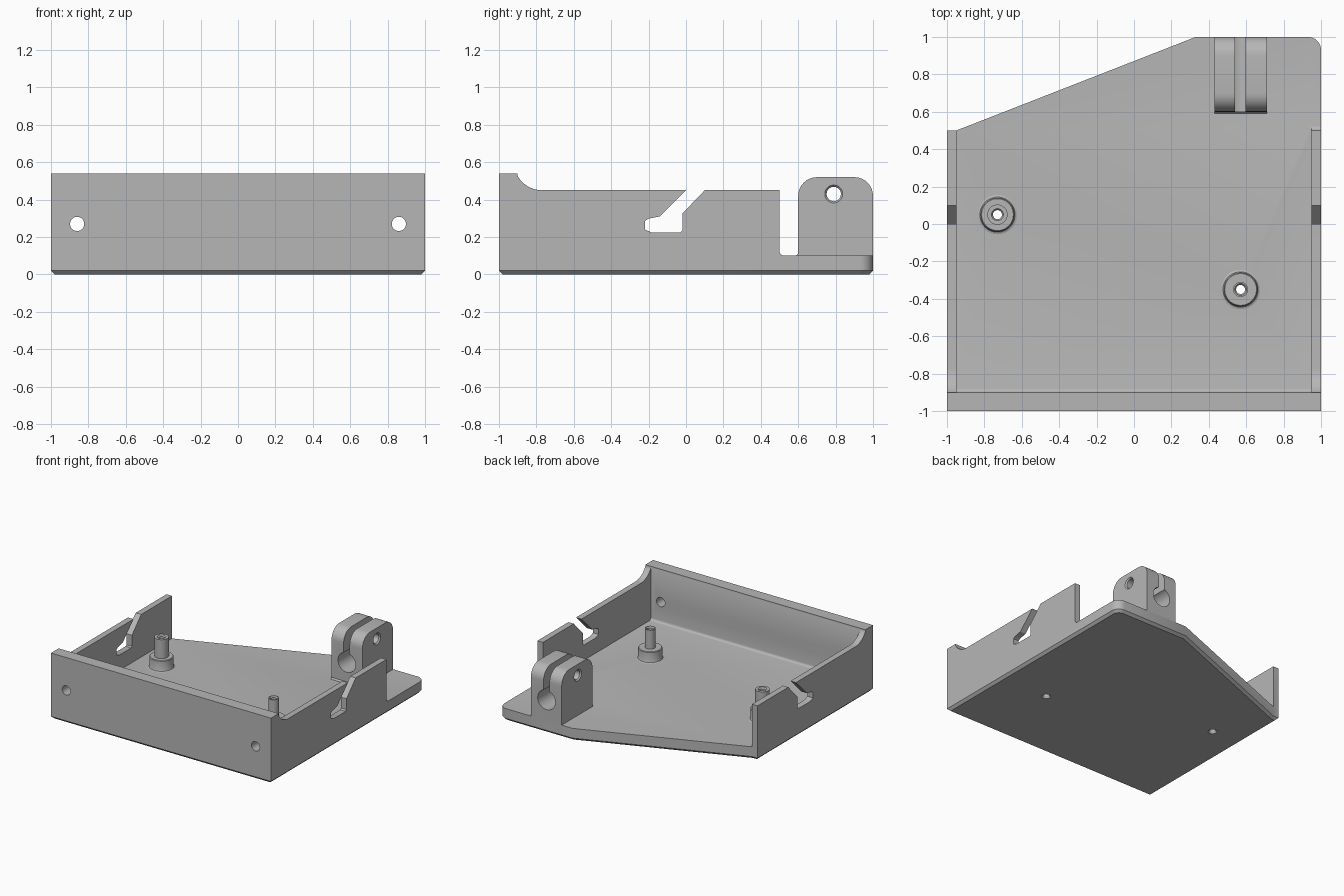
import bpy, bmesh, math
from mathutils import Matrix, Vector

cube = bpy.data.objects.get("Cube")
if cube:
    bpy.data.objects.remove(cube)

grey = bpy.data.materials.new("plain grey")
grey.use_nodes = True
grey.diffuse_color = (0.47, 0.47, 0.47, 1)
grey.node_tree.nodes["Principled BSDF"].inputs["Base Color"].default_value = grey.diffuse_color


def finish(name, bm):
    bmesh.ops.recalc_face_normals(bm, faces=bm.faces)
    mesh = bpy.data.meshes.new(name)
    bm.to_mesh(mesh)
    bm.free()
    mesh.materials.append(grey)
    ob = bpy.data.objects.new(name, mesh)
    bpy.context.collection.objects.link(ob)
    return ob


def arc(cx, cy, r, a0, a1, n=8):
    """Points along an arc, angles in degrees."""
    angles = [math.radians(a0 + (a1 - a0) * i / n) for i in range(n + 1)]
    return [(cx + r * math.cos(a), cy + r * math.sin(a)) for a in angles]


def prism(name, outline, axis, lo, hi, chamfer=0):
    """Extrude an outline along z (xy points) or along x (yz points)."""
    bm = bmesh.new()
    place = (lambda p: (p[0], p[1], lo)) if axis == "z" else (lambda p: (lo, p[0], p[1]))
    face = bm.faces.new([bm.verts.new(place(p)) for p in outline])
    rim = list(face.edges)
    out = bmesh.ops.extrude_face_region(bm, geom=[face], use_keep_orig=True)
    step = Vector((0, 0, hi - lo)) if axis == "z" else Vector((hi - lo, 0, 0))
    moved = [v for v in out["geom"] if isinstance(v, bmesh.types.BMVert)]
    bmesh.ops.translate(bm, verts=moved, vec=step)
    bmesh.ops.recalc_face_normals(bm, faces=bm.faces)
    if chamfer:
        bmesh.ops.bevel(bm, geom=rim, offset=chamfer, segments=1, affect="EDGES")
    return finish(name, bm)


def lathe(name, profile, centre, axis="z", closed=False, steps=40):
    """Spin (radius, distance) points around an axis through centre."""
    bm = bmesh.new()
    vs = [bm.verts.new((r, 0, t)) for r, t in profile]
    es = [bm.edges.new(pair) for pair in zip(vs, vs[1:])]
    if closed:
        es.append(bm.edges.new((vs[-1], vs[0])))
    bmesh.ops.spin(bm, geom=vs + es, cent=(0, 0, 0), axis=(0, 0, 1),
                   angle=math.tau, steps=steps, use_duplicate=False)
    bmesh.ops.remove_doubles(bm, verts=bm.verts, dist=1e-5)
    turn = {"z": Matrix(), "x": Matrix.Rotation(math.pi / 2, 4, "Y"),
            "y": Matrix.Rotation(-math.pi / 2, 4, "X")}[axis]
    bmesh.ops.transform(bm, matrix=Matrix.Translation(centre) @ turn, verts=bm.verts)
    return finish(name, bm)


def rod(r, half, centre, axis):
    return lathe("cutter", [(0, -half), (r, -half), (r, half), (0, half)], centre, axis)


def combine(target, tool, operation):
    mod = target.modifiers.new("cut", "BOOLEAN")
    mod.operation, mod.solver, mod.object = operation, "EXACT", tool
    bpy.context.view_layer.objects.active = target
    bpy.ops.object.modifier_apply(modifier=mod.name)
    bpy.data.objects.remove(tool)


def smooth(ob):
    bpy.ops.object.select_all(action="DESELECT")
    ob.select_set(True)
    bpy.context.view_layer.objects.active = ob
    bpy.ops.object.shade_smooth_by_angle(angle=math.radians(30))


FLOOR, INSIDE = 0.1, 0.05

# Floor plate with slanted back edge, one rounded corner and chamfered underside
outline = [(-1, -1), (1, -1)] + arc(0.93, 0.93, 0.07, 0, 90) + [(0.33, 1), (-0.95, 0.5), (-1, 0.5)]
tray = prism("tray", outline, "z", 0, FLOOR, chamfer=0.02)

# Front wall with a small fillet to the floor
front = [(-1, INSIDE), (-1, 0.54), (-0.9, 0.54), (-0.9, 0.12)]
front += arc(-0.88, 0.12, 0.02, 180, 270, 4) + [(-0.88, INSIDE)]
combine(tray, prism("front_wall", front[:4] + front[5:], "x", -1, 1), "UNION")

# Side walls with scooped shoulder and hooked slot
side = [(-0.95, INSIDE), (-0.95, 0.54), (-0.905, 0.54)]
side += arc(-0.77, 0.6, 0.15, 205, 270)
side += [(0, 0.45), (-0.14, 0.31), (-0.2, 0.298), (-0.22, 0.285), (-0.22, 0.24), (-0.185, 0.225),
         (-0.03, 0.225), (-0.02, 0.235), (-0.02, 0.325), (0.1, 0.45), (0.5, 0.45), (0.5, INSIDE)]
for x in (-1, 0.95):
    combine(tray, prism("side_wall", side, "x", x, x + 0.05), "UNION")

# Fillet where the right wall ends on the floor
foot = [(0.49, INSIDE), (0.49, 0.125), (0.5, 0.125)] + arc(0.525, 0.125, 0.025, 180, 270, 5)[1:] + [(0.525, INSIDE)]
combine(tray, prism("wall_foot", foot, "x", 0.95, 1), "UNION")

# Screw holes through the front wall
for x in (-0.86, 0.86):
    combine(tray, rod(0.038, 0.1, (x, -0.95, 0.27), "y"), "DIFFERENCE")

# Stepped hollow standoffs and their holes through the floor
for name, x, y, pin in (("right_standoff", -0.73, 0.05, 0.054), ("left_standoff", 0.57, -0.35, 0.04)):
    bore = 0.024
    cut = [(0, -0.01), (0.04, -0.01), (bore, 0.015), (bore, 0.2), (0, 0.2)]
    combine(tray, lathe("cutter", cut, (x, y, 0)), "DIFFERENCE")
    profile = [(bore, FLOOR), (0.105, FLOOR), (0.094, 0.104), (0.09, 0.115), (0.09, 0.185),
               (0.085, 0.19), (pin, 0.19), (pin, 0.345), (bore + 0.008, 0.345), (bore, 0.335)]
    smooth(lathe(name, profile, (x, y, 0), closed=True))

# Clamp lug: rounded block, split from the top down to a round bore
lug = [(0.59, FLOOR), (0.6, 0.112)] + arc(0.7, 0.42, 0.1, 180, 90) + arc(0.9, 0.42, 0.1, 90, 0) + [(1, FLOOR)]
clamp = prism("clamp_lug", lug, "x", 0.43, 0.71)
slot = [(0.54, 0.5), (0.595, 0.5), (0.595, 1.1), (0.54, 1.1)]
combine(clamp, prism("cutter", slot, "z", 0.28, 0.6), "DIFFERENCE")
combine(clamp, rod(0.08, 0.3, (0.568, 0.8, 0.27), "y"), "DIFFERENCE")

# Countersunk cross hole for the clamp screw
cross = [(0, -0.15), (0.058, -0.15), (0.038, -0.13), (0.038, 0.13), (0.058, 0.15), (0, 0.15)]
combine(clamp, lathe("cutter", cross, (0.57, 0.79, 0.43), "x"), "DIFFERENCE")

smooth(tray)
smooth(clamp)
